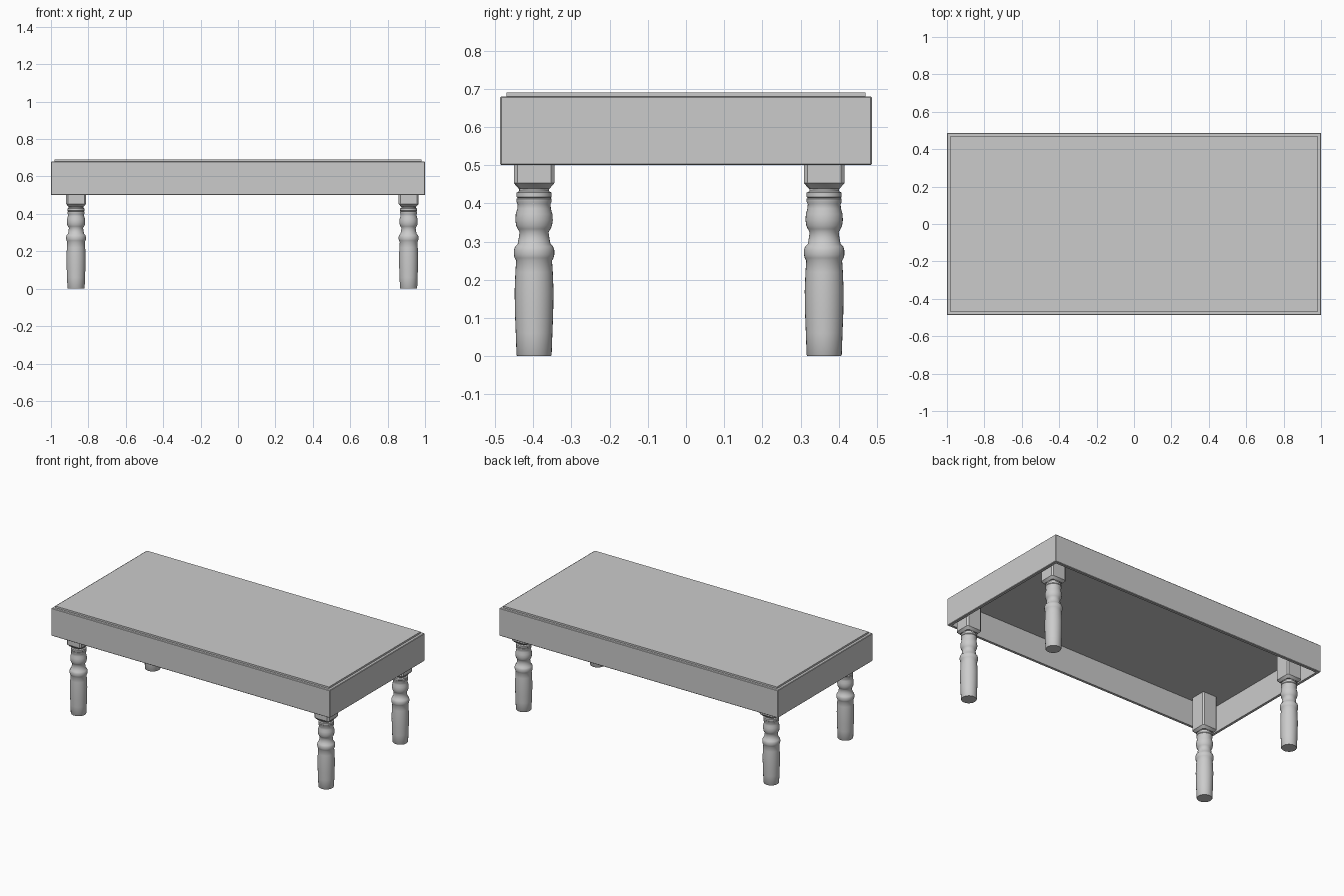
import bpy, bmesh, math

if "Cube" in bpy.data.objects:
    bpy.data.objects.remove(bpy.data.objects["Cube"])


def make_object(name, bm, smooth=None):
    bmesh.ops.recalc_face_normals(bm, faces=bm.faces)
    mesh = bpy.data.meshes.new(name)
    bm.to_mesh(mesh)
    bm.free()
    ob = bpy.data.objects.new(name, mesh)
    bpy.context.collection.objects.link(ob)
    if smooth:
        bpy.ops.object.select_all(action='DESELECT')
        ob.select_set(True)
        bpy.context.view_layer.objects.active = ob
        bpy.ops.object.shade_smooth_by_angle(angle=math.radians(smooth))
    return ob


def rect(hx, hy, c=0.0):
    """Rectangle outline with optional cut corners."""
    if not c:
        return [(-hx, -hy), (hx, -hy), (hx, hy), (-hx, hy)]
    return [(-hx + c, -hy), (hx - c, -hy), (hx, -hy + c), (hx, hy - c),
            (hx - c, hy), (-hx + c, hy), (-hx, hy - c), (-hx, -hy + c)]


def circle(r, n=32):
    return [(r * math.cos(2 * math.pi * i / n), r * math.sin(2 * math.pi * i / n))
            for i in range(n)]


def loft(bm, sections, closed=False):
    """Join (outline, z) sections; cap the ends unless closed into a ring."""
    rings = [[bm.verts.new((x, y, z)) for x, y in pts] for pts, z in sections]
    pairs = list(zip(rings, rings[1:]))
    if closed:
        pairs.append((rings[-1], rings[0]))
    for a, b in pairs:
        n = len(a)
        for i in range(n):
            bm.faces.new((a[i], a[(i + 1) % n], b[(i + 1) % n], b[i]))
    if not closed:
        bm.faces.new(rings[0])
        bm.faces.new(rings[-1])


HX, HY, WALL = 1.0, 0.487, 0.019

# apron: a hollow rectangular frame with slightly eased outer edges
bm = bmesh.new()
e = 0.003
loft(bm, [(rect(HX - e, HY - e, e), 0.50),
          (rect(HX, HY, e), 0.50 + e),
          (rect(HX, HY, e), 0.68 - e),
          (rect(HX - e, HY - e, e), 0.68),
          (rect(HX - WALL, HY - WALL, e), 0.68),
          (rect(HX - WALL, HY - WALL, e), 0.50)], closed=True)
make_object("apron", bm)

# top panel: set inside the apron, standing slightly proud
bm = bmesh.new()
loft(bm, [(rect(HX - 0.018, HY - 0.017), 0.67),
          (rect(HX - 0.018, HY - 0.017), 0.691)])
make_object("top_panel", bm)

# turned leg profile: (radius, height)
PROFILE = [(0.044, 0.0), (0.046, 0.003), (0.048, 0.06), (0.050, 0.11), (0.051, 0.17),
           (0.049, 0.22), (0.047, 0.25), (0.051, 0.257), (0.053, 0.266), (0.053, 0.277),
           (0.050, 0.287), (0.043, 0.294), (0.040, 0.31), (0.038, 0.325),
           (0.043, 0.333), (0.047, 0.342), (0.049, 0.356), (0.048, 0.372),
           (0.044, 0.386), (0.043, 0.398), (0.046, 0.404), (0.046, 0.412),
           (0.043, 0.414), (0.046, 0.417), (0.046, 0.428), (0.039, 0.432),
           (0.039, 0.445)]

# legs: turned shaft under a square block with cut corners
for side, x in (("left", -0.866), ("right", 0.912)):
    for end, y in (("front", -0.398), ("back", 0.362)):
        bm = bmesh.new()
        loft(bm, [(circle(r), z) for r, z in PROFILE])
        loft(bm, [(rect(0.040, 0.040, 0.008), 0.438),
                  (rect(0.053, 0.053, 0.009), 0.453),
                  (rect(0.053, 0.053, 0.009), 0.672)])
        leg = make_object(f"{end}_{side}_leg", bm, 40)
        leg.location = (x, y, 0)
